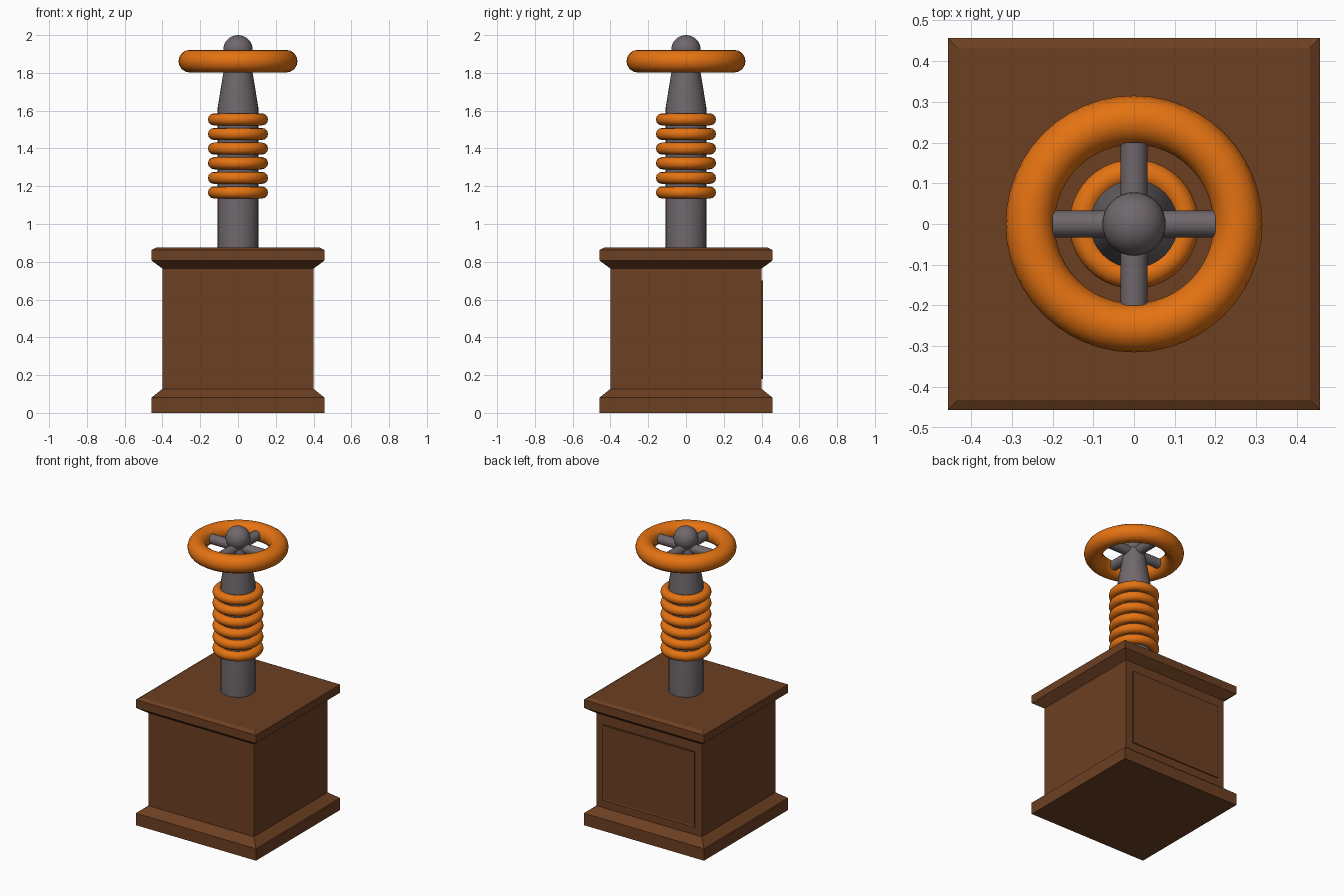
import bpy, bmesh, math

if "Cube" in bpy.data.objects:
    bpy.data.objects.remove(bpy.data.objects["Cube"])


def make_material(name, rgb):
    m = bpy.data.materials.new(name)
    m.diffuse_color = (*rgb, 1)
    m.use_nodes = True
    m.node_tree.nodes["Principled BSDF"].inputs["Base Color"].default_value = m.diffuse_color
    return m


WOOD = make_material("brown_wood", (0.15, 0.05, 0.016))
ORANGE = make_material("orange", (0.78, 0.17, 0.006))
METAL = make_material("grey_metal", (0.16, 0.137, 0.15))


def finish(name, mat, smooth=True):
    ob = bpy.context.object
    ob.name = name
    ob.data.materials.append(mat)
    if smooth:
        bpy.ops.object.shade_smooth_by_angle(angle=math.radians(35))
    return ob


def lathe(name, profile, sides, mat, turn=0.0, smooth=True):
    """Stack rings of (radius, z) and cap both ends."""
    bm = bmesh.new()
    rings = []
    for r, z in profile:
        angles = [turn + 2 * math.pi * i / sides for i in range(sides)]
        rings.append([bm.verts.new((r * math.cos(a), r * math.sin(a), z)) for a in angles])
    for a, b in zip(rings, rings[1:]):
        for i in range(sides):
            j = (i + 1) % sides
            bm.faces.new((a[i], a[j], b[j], b[i]))
    bm.faces.new(rings[0][::-1])
    bm.faces.new(rings[-1])
    mesh = bpy.data.meshes.new(name)
    bm.to_mesh(mesh)
    bm.free()
    ob = bpy.data.objects.new(name, mesh)
    bpy.context.collection.objects.link(ob)
    bpy.context.view_layer.objects.active = ob
    bpy.ops.object.select_all(action='DESELECT')
    ob.select_set(True)
    return finish(name, mat, smooth)


def ring(name, z, major, minor, segs, minor_segs):
    bpy.ops.mesh.primitive_torus_add(location=(0, 0, z), major_radius=major, minor_radius=minor,
                                     major_segments=segs, minor_segments=minor_segs)
    return finish(name, ORANGE)


# Square pedestal with flared foot and cap (half-widths, z)
half_profile = [(0.457, 0), (0.457, 0.082), (0.40, 0.127), (0.40, 0.764),
                (0.457, 0.806), (0.457, 0.862), (0.432, 0.876)]
lathe("pedestal", [(h * math.sqrt(2), z) for h, z in half_profile], 4, WOOD,
      turn=math.pi / 4, smooth=False)

# Thin access panel on the back, with a bevelled border
bpy.ops.mesh.primitive_cube_add(size=1, location=(0, 0.3985, 0.44))
panel = finish("back_panel", WOOD, smooth=False)
bm = bmesh.new()
bm.from_mesh(panel.data)
bmesh.ops.scale(bm, vec=(0.70, 0.017, 0.52), verts=bm.verts)
back = [f for f in bm.faces if f.normal.y > 0.9]
bmesh.ops.inset_region(bm, faces=back, thickness=0.015, depth=-0.003)
bm.to_mesh(panel.data)
bm.free()

# Post with tapered neck
lathe("post", [(0.108, 0.86), (0.108, 1.615), (0.066, 1.87)], 32, METAL)

# Collar rings round the post
for i in range(6):
    ring(f"collar_ring_{i + 1}", 1.167 + i * 0.0774, 0.127, 0.032, 40, 12)

# Hand wheel rim, spokes and hub
ring("wheel_rim", 1.862, 0.255, 0.06, 48, 16)
for i in range(2):
    bpy.ops.mesh.primitive_cylinder_add(vertices=16, radius=0.033, depth=0.40,
                                        location=(0, 0, 1.862),
                                        rotation=(math.pi / 2, 0, i * math.pi / 2))
    finish(f"spoke_{i + 1}", METAL)
bpy.ops.mesh.primitive_uv_sphere_add(segments=32, ring_count=16, radius=0.078,
                                     location=(0, 0, 1.922))
finish("hub_knob", METAL)
